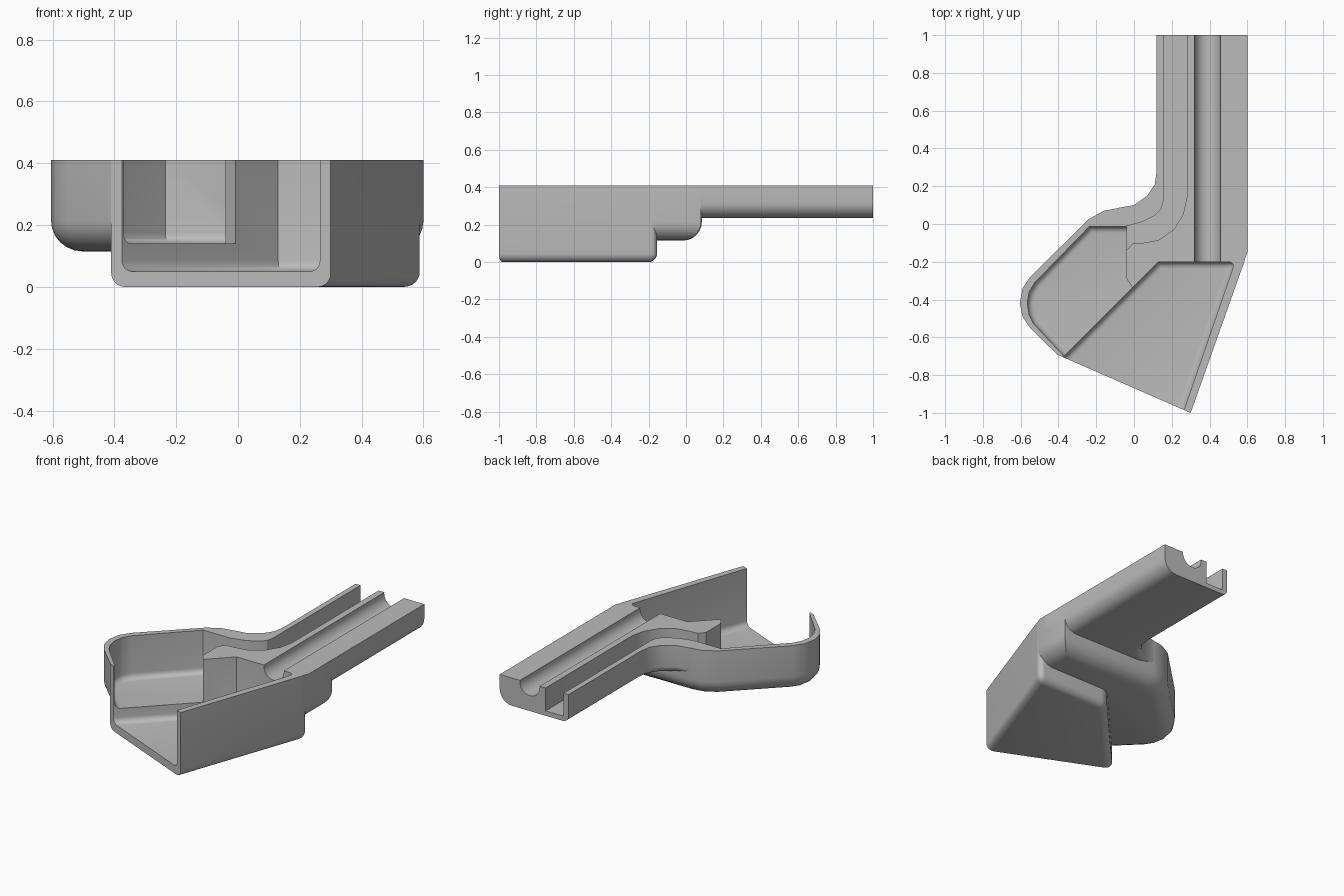
import bpy
import bmesh
from mathutils import Vector, Matrix

if "Cube" in bpy.data.objects:
    bpy.data.objects.remove(bpy.data.objects["Cube"], do_unlink=True)

TOP = 0.41
OVER = 0.5

grey = bpy.data.materials.new("plain grey")
grey.use_nodes = True
grey.diffuse_color = (0.5, 0.5, 0.5, 1)
grey.node_tree.nodes["Principled BSDF"].inputs["Base Color"].default_value = (0.5, 0.5, 0.5, 1)


def add_object(name, bm):
    bmesh.ops.recalc_face_normals(bm, faces=bm.faces)
    mesh = bpy.data.meshes.new(name)
    bm.to_mesh(mesh)
    bm.free()
    mesh.materials.append(grey)
    obj = bpy.data.objects.new(name, mesh)
    bpy.context.collection.objects.link(obj)
    return obj


def prism(name, outline, z0, z1, rounds=()):
    """Extrude an outline; each round is (bottom edge numbers, upright corner numbers, radius)."""
    bm = bmesh.new()
    face = bm.faces.new([bm.verts.new((x, y, z0)) for x, y in outline])
    new = bmesh.ops.extrude_face_region(bm, geom=[face])["geom"]
    bmesh.ops.translate(bm, vec=(0, 0, z1 - z0),
                        verts=[v for v in new if isinstance(v, bmesh.types.BMVert)])
    bmesh.ops.recalc_face_normals(bm, faces=bm.faces)
    low = [Vector((x, y, z0)) for x, y in outline]
    high = [Vector((x, y, z1)) for x, y in outline]

    def find(a, b):
        for e in bm.edges:
            p, q = (v.co for v in e.verts)
            for s, t in ((a, b), (b, a)):
                if (p - s).length < 1e-4 and (q - t).length < 1e-4:
                    return e

    for bottoms, uprights, radius in rounds:
        edges = [find(low[i], low[(i + 1) % len(low)]) for i in bottoms]
        edges += [find(low[i], high[i]) for i in uprights]
        bmesh.ops.bevel(bm, geom=[e for e in edges if e], offset=radius, segments=6,
                        profile=0.5, affect='EDGES', clamp_overlap=False)
    return add_object(name, bm)


# Wedge-shaped lower tray
tray = prism("lower_tray",
             [(-0.41, -0.69), (0.3, -1), (0.6, -0.155), (0.08, -0.155)],
             0, TOP, [((1, 2, 3), (2, 3), 0.045)])

# Side pocket and the body behind the tray
pocket = prism("side_pocket",
               [(0.6, -0.15), (0.6, 0.08), (-0.08, 0.085), (-0.16, 0.07), (-0.24, 0.025),
                (-0.55, -0.28), (-0.59, -0.34), (-0.605, -0.42), (-0.59, -0.49),
                (-0.55, -0.55), (-0.41, -0.688), (0.1, -0.4), (0.501, -0.43)],
               0.115, TOP, [((*range(10), 12), (), 0.1)])

# Long arm with a curved neck
arm = prism("long_arm",
            [(0.6, -0.1), (0.6, 1), (0.12, 1), (0.12, 0.28), (0.11, 0.21), (0.07, 0.15),
             (0, 0.1), (-0.08, 0.086), (-0.08, -0.1)],
            0.235, TOP, [((0,), (), 0.085), ((2, 3, 4, 5, 6), (), 0.04)])

# Cutters: tray hollow, pocket hollow, curved channel, round groove
cutters = [
    prism("tray_hollow", [(-0.47, -0.8), (0.225, -1.1), (0.535, -0.2), (0.13, -0.2)],
          0.05, OVER, [((1, 2, 3), (2,), 0.035)]),
    prism("pocket_hollow",
          [(-0.04, -0.012), (-0.235, -0.012), (-0.525, -0.31), (-0.555, -0.36),
           (-0.565, -0.42), (-0.555, -0.48), (-0.53, -0.53), (-0.37, -0.7), (-0.3, -0.72),
           (0.02, -0.4), (-0.01, -0.335), (-0.04, -0.29)],
          0.14, OVER, [(range(7), (), 0.035)]),
    prism("curved_channel",
          [(0.155, 1.1), (0.155, 0.12), (0.145, 0.08), (0.11, 0.045), (0.04, 0.01),
           (-0.05, -0.014), (-0.05, -0.14), (-0.04, -0.14), (-0.01, -0.105), (0.05, -0.1),
           (0.13, -0.085), (0.21, -0.03), (0.26, 0.05), (0.28, 0.14), (0.28, 1.1)],
          0.265, OVER),
]
bm = bmesh.new()
bmesh.ops.create_cone(bm, cap_ends=True, segments=32, radius1=0.07, radius2=0.07, depth=1.35,
                      matrix=Matrix.Translation((0.39, 0.425, 0.402)) @ Matrix.Rotation(1.5708, 4, 'X'))
cutters.append(add_object("round_groove", bm))

# Hollow out every part, then shade
for part in (tray, pocket, arm):
    bpy.ops.object.select_all(action='DESELECT')
    part.select_set(True)
    bpy.context.view_layer.objects.active = part
    for cutter in cutters:
        mod = part.modifiers.new(cutter.name, 'BOOLEAN')
        mod.operation = 'DIFFERENCE'
        mod.solver = 'EXACT'
        mod.object = cutter
        bpy.ops.object.modifier_apply(modifier=mod.name)
    bpy.ops.object.shade_smooth_by_angle()

for cutter in cutters:
    bpy.data.objects.remove(cutter, do_unlink=True)
